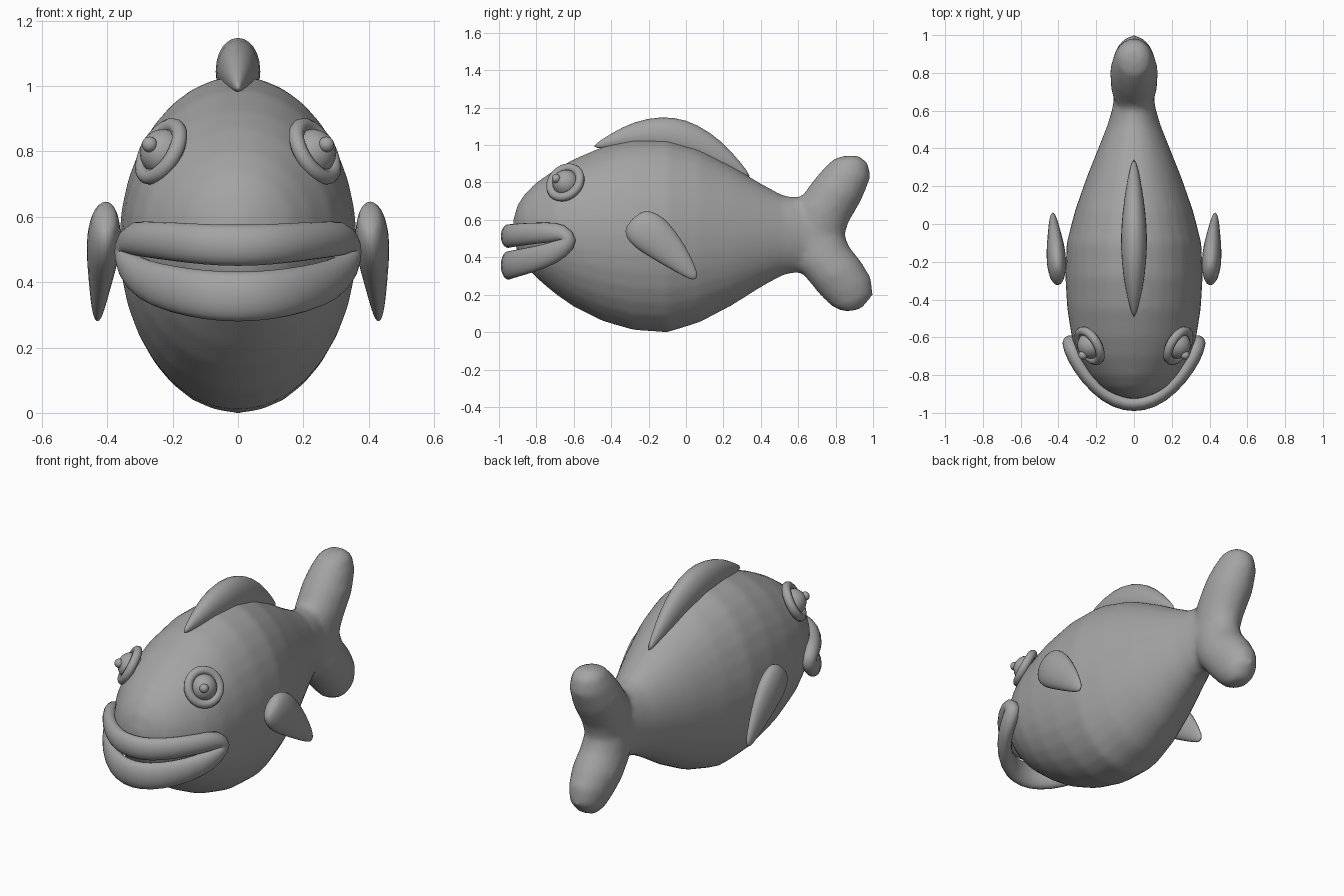
import bpy, bmesh, math
from mathutils import Vector

if "Cube" in bpy.data.objects:
    bpy.data.objects.remove(bpy.data.objects["Cube"])

grey = bpy.data.materials.new("grey")
grey.diffuse_color = (0.37, 0.37, 0.37, 1)
grey.use_nodes = True
grey.node_tree.nodes["Principled BSDF"].inputs["Base Color"].default_value = grey.diffuse_color


def loft(bm, rings, segs=16, closed=False):
    """Skin a row of ellipses, each given as centre and two half axes."""
    loops = []
    for c, u, v in rings:
        angles = [2 * math.pi * i / segs for i in range(segs)]
        loops.append([bm.verts.new(c + u * math.cos(a) + v * math.sin(a)) for a in angles])
    pairs = list(zip(loops, loops[1:]))
    if closed:
        pairs.append((loops[-1], loops[0]))
    else:
        bm.faces.new(loops[0][::-1])
        bm.faces.new(loops[-1])
    for a, b in pairs:
        for i in range(segs):
            j = (i + 1) % segs
            bm.faces.new((a[i], a[j], b[j], b[i]))


def finish(bm, name, subdivide=1):
    bmesh.ops.recalc_face_normals(bm, faces=bm.faces[:])
    me = bpy.data.meshes.new(name)
    bm.to_mesh(me)
    bm.free()
    me.materials.append(grey)
    for p in me.polygons:
        p.use_smooth = True
    ob = bpy.data.objects.new(name, me)
    bpy.context.collection.objects.link(ob)
    if subdivide:
        ob.modifiers.new("subdivide", 'SUBSURF').levels = subdivide
        ob.modifiers["subdivide"].render_levels = subdivide
    return ob


def upright(y, lo, hi, w):
    """Ellipse standing across the y axis."""
    return (Vector((0, y, (lo + hi) / 2)), Vector((w, 0, 0)), Vector((0, 0, (hi - lo) / 2)))


# Body stations: y, bottom, top, half width
body = [
    (-0.925, .52, .60, .03), (-0.90, .42, .68, .11), (-0.865, .36, .735, .17),
    (-0.80, .29, .80, .23), (-0.70, .205, .87, .295), (-0.60, .135, .925, .33),
    (-0.45, .06, .99, .354), (-0.28, .01, 1.03, .364), (-0.10, -.002, 1.03, .357),
    (0.07, .05, .98, .313), (0.25, .145, .885, .25), (0.40, .24, .795, .19),
    (0.52, .305, .73, .142), (0.60, .32, .72, .118), (0.74, .37, .67, .09),
]
# Tail stations from upper to lower tip: front y, z, back y, z, half width
tail = [
    (.86, .945, .93, .94, .05), (.79, .928, .977, .90, .085), (.73, .87, .985, .82, .11),
    (.68, .81, .935, .70, .127), (.60, .70, .865, .58, .122), (.55, .52, .85, .52, .11),
    (.60, .34, .87, .46, .122), (.67, .255, .935, .38, .127), (.73, .185, .99, .29, .11),
    (.79, .13, 1.0, .20, .085), (.85, .108, .94, .125, .05),
]
bm = bmesh.new()
loft(bm, [upright(*s) for s in body], 32)
loft(bm, [(Vector((0, (fy + by) / 2, (fz + bz) / 2)), Vector((w, 0, 0)),
           Vector((0, (by - fy) / 2, (bz - fz) / 2))) for fy, fz, by, bz, w in tail], 24)
fish = finish(bm, "body_and_tail", 0)
# Fuse body and tail into one smooth skin
fuse = fish.modifiers.new("fuse", 'REMESH')
fuse.mode = 'VOXEL'
fuse.voxel_size = 0.02
fuse.use_smooth_shade = True
soften = fish.modifiers.new("soften", 'SMOOTH')
soften.factor = 0.5
soften.iterations = 6

# Back fin
bm = bmesh.new()
loft(bm, [upright(*s) for s in [
    (-0.495, .985, 1.0, .006), (-0.40, .975, 1.065, .034), (-0.28, .965, 1.13, .06),
    (-0.13, .95, 1.16, .074), (0.0, .925, 1.143, .07), (0.13, .875, 1.075, .055),
    (0.24, .845, .975, .036), (0.345, .82, .84, .008)]], 12)
finish(bm, "back_fin")

# Side fins: x, y, z, half thickness, half breadth
for side, label in ((1, "right"), (-1, "left")):
    bm = bmesh.new()
    rings = []
    for x, y, z, t, w in [
            (.402, -.287, .607, .028, .06), (.407, -.255, .58, .046, .102),
            (.41, -.20, .535, .056, .118), (.415, -.13, .475, .05, .103),
            (.422, -.05, .40, .036, .077), (.428, .02, .325, .022, .042),
            (.43, .055, .285, .009, .017)]:
        rings.append((Vector((x * side, y, z)), Vector((t, 0, 0)),
                      Vector((0, w * .707, w * .707))))
    loft(bm, rings, 12)
    finish(bm, label + "_side_fin")

# Lips: one closed tube round the mouth (x, y, z, half height)
half = [
    (0, -.957, .512, .068), (.1, -.937, .515, .066), (.2, -.867, .524, .063),
    (.29, -.755, .532, .058), (.334, -.66, .535, .056), (.34, -.615, .495, .056),
    (.334, -.665, .445, .058), (.29, -.755, .405, .068), (.2, -.867, .377, .076),
    (.1, -.937, .36, .08), (0, -.957, .354, .082),
]
path = half + [(-x, y, z, h) for x, y, z, h in half[-2:0:-1]]
rings = []
for i, (x, y, z, h) in enumerate(path):
    ahead = Vector(path[(i + 1) % len(path)][:3])
    along = (ahead - Vector(path[i - 1][:3])).normalized()
    out = Vector((x, y + .6, 0)).normalized()
    rings.append((Vector((x, y, z)), out * .043, along.cross(out).normalized() * h))
bm = bmesh.new()
loft(bm, rings, 10, True)
finish(bm, "lips")


def ball(name, centre, radius):
    bpy.ops.mesh.primitive_uv_sphere_add(segments=20, ring_count=12, radius=radius, location=centre)
    dress(name)


def dress(name):
    ob = bpy.context.object
    ob.name = name
    ob.data.materials.append(grey)
    bpy.ops.object.shade_smooth()


# Eyes: lid ring, eyeball and pupil
for side, label in ((1, "right"), (-1, "left")):
    centre = Vector((.235 * side, -.645, .80))
    facing = Vector((.77 * side, -.45, .46)).normalized()
    look = Vector((.55 * side, -.76, .33)).normalized()
    bpy.ops.mesh.primitive_torus_add(
        location=centre, rotation=facing.to_track_quat('Z', 'Y').to_euler(),
        major_radius=.088, minor_radius=.024, major_segments=28, minor_segments=10)
    dress(label + "_eyelid")
    ball(label + "_eyeball", centre - facing * .008, .072)
    ball(label + "_pupil", centre + look * .064, .024)
